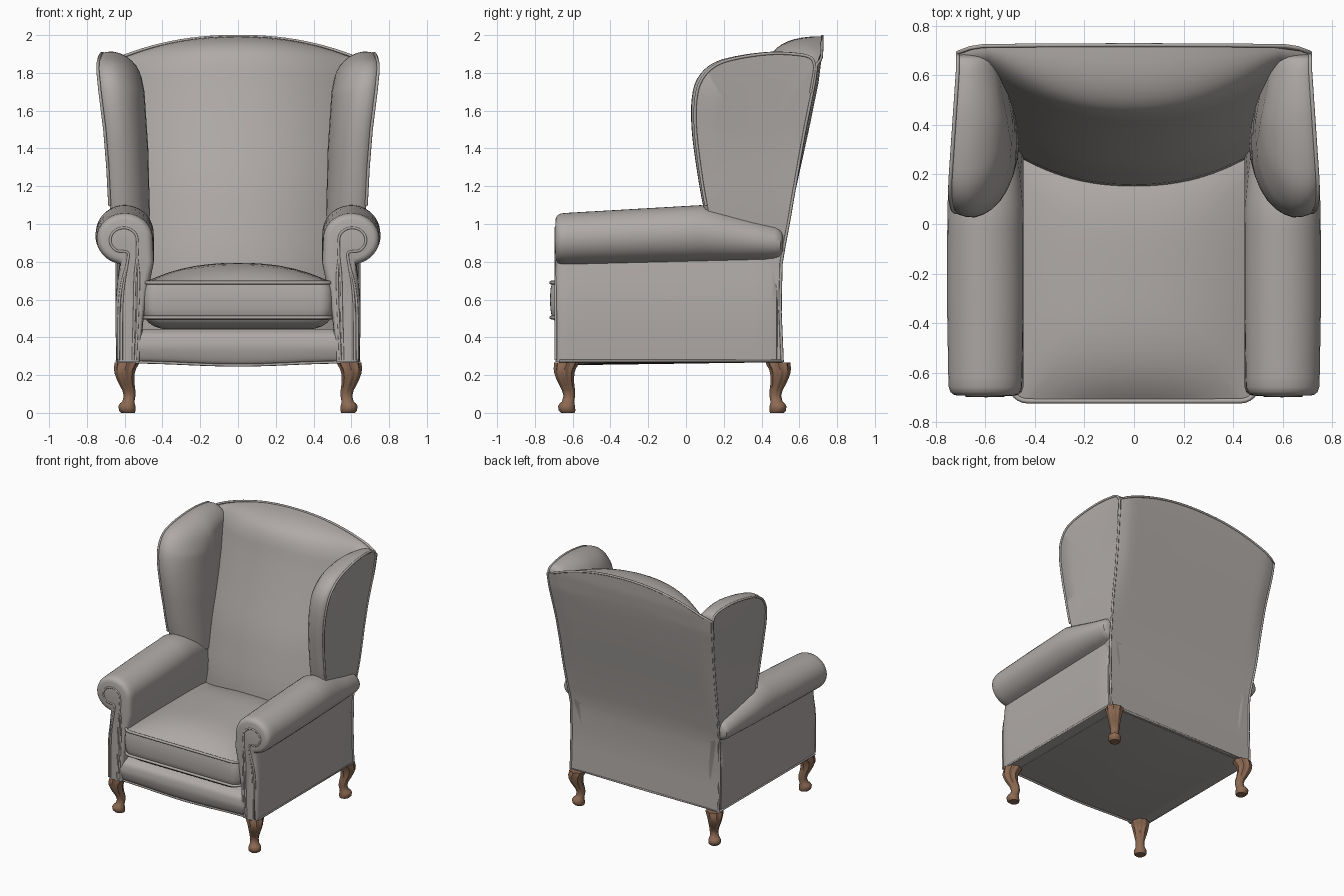
import bpy, bmesh, math
from mathutils import Vector

if "Cube" in bpy.data.objects:
    bpy.data.objects.remove(bpy.data.objects["Cube"])


def material(name, rgb):
    m = bpy.data.materials.new(name)
    m.diffuse_color = (*rgb, 1)
    m.use_nodes = True
    m.node_tree.nodes["Principled BSDF"].inputs["Base Color"].default_value = m.diffuse_color
    return m


FABRIC = material("warm_grey_fabric", (0.43, 0.402, 0.386))
WOOD = material("brown_wood", (0.26, 0.142, 0.085))


def finish(ob, mat, mirror=False):
    ob.data.materials.append(mat)
    if mirror:
        ob.modifiers.new("mirror", 'MIRROR')
    if ob.type == 'MESH':
        bpy.ops.object.select_all(action='DESELECT')
        ob.select_set(True)
        bpy.context.view_layer.objects.active = ob
        bpy.ops.object.shade_smooth_by_angle(angle=math.radians(40))
    return ob


def loft(name, rings, mat, mirror=False, caps=True):
    """Skin closed rings of equal length."""
    bm = bmesh.new()
    rows = [[bm.verts.new(p) for p in r] for r in rings]
    for a, b in zip(rows, rows[1:]):
        for i in range(len(a)):
            j = (i + 1) % len(a)
            bm.faces.new((a[i], a[j], b[j], b[i]))
    if caps:
        bm.faces.new(rows[0])
        bm.faces.new(rows[-1])
    bmesh.ops.remove_doubles(bm, verts=bm.verts, dist=1e-4)
    bmesh.ops.recalc_face_normals(bm, faces=bm.faces)
    me = bpy.data.meshes.new(name)
    bm.to_mesh(me)
    bm.free()
    ob = bpy.data.objects.new(name, me)
    bpy.context.collection.objects.link(ob)
    return finish(ob, mat, mirror)


def piping(name, pts, closed=False, mirror=False, r=0.008):
    cu = bpy.data.curves.new(name, 'CURVE')
    cu.dimensions = '3D'
    cu.bevel_depth, cu.bevel_resolution = r, 2
    sp = cu.splines.new('POLY')
    sp.points.add(len(pts) - 1)
    for q, p in zip(sp.points, pts):
        q.co = (*p, 1)
    sp.use_cyclic_u = closed
    ob = bpy.data.objects.new(name, cu)
    bpy.context.collection.objects.link(ob)
    return finish(ob, FABRIC, mirror)


def lerp(table, t):
    """Piecewise linear lookup in (key, value) pairs."""
    for (a, u), (b, v) in zip(table, table[1:]):
        if t <= b:
            return u + (v - u) * max(0, (t - a) / (b - a))
    return table[-1][1]


def smooth(pts, n=6):
    """Catmull-Rom path through points."""
    p = [Vector(q) for q in pts]
    p = [2 * p[0] - p[1]] + p + [2 * p[-1] - p[-2]]
    out = []
    for i in range(1, len(p) - 2):
        a, b, c, d = p[i - 1:i + 3]
        for k in range(n):
            t = k / n
            out.append(0.5 * (2 * b + (c - a) * t + (2 * a - 5 * b + 4 * c - d) * t * t
                              + (3 * b - a - 3 * c + d) * t ** 3))
    return out + [p[-2]]


def clamp(v):
    return max(0.0, min(1.0, v))


def half_width(z):
    return lerp([(0.27, 0.638), (0.8, 0.64), (1.1, 0.664), (1.3, 0.669), (1.5, 0.68),
                 (1.7, 0.70), (1.85, 0.711)], z)


def rear_y(z, u=0):
    y = lerp([(0.27, 0.51), (0.55, 0.498), (0.8, 0.504), (0.95, 0.532), (1.1, 0.563), (1.5, 0.651),
              (1.75, 0.702), (1.88, 0.718), (2, 0.722)], z)
    return y - 0.022 * clamp((abs(u) - 0.85) / 0.15) ** 2 * clamp((z - 1) / 0.5)


# Backrest: flat rear, bulging front, crowned top
def back_point(u, v, front):
    z = 0.27 + (1.994 - 0.15 * abs(u) ** 2.2 - 0.27) * v
    x, y = u * half_width(z), rear_y(z, u)
    if front:
        x *= 0.965
        depth = lerp([(0.27, 0.36), (0.75, 0.352), (1.2, 0.352), (1.85, 0.288)], z)
        depth = max(0.08, depth - 0.12 * abs(x / 0.46) ** 2.2)
        y -= depth * (1 - clamp((v - 0.88) / 0.12) ** 2.9) ** 0.42
    return (x, y, z)


us = [i / 14 - 1 for i in range(29)]
vs = [0.88 * i / 16 for i in range(17)] + [0.88 + 0.12 * math.sin(i * math.pi / 24) for i in range(1, 13)]
loft("backrest", [[back_point(u, v, False) for u in us] + [back_point(u, v, True) for u in us[::-1]]
                  for v in vs], FABRIC)
piping("back_piping", [back_point(-1, v, False) for v in vs] + [back_point(u, 1, False) for u in us[1:-1]]
       + [back_point(1, v, False) for v in vs[::-1]])

# Wings: side outline stacked in puffed layers from outside to inside
outline = smooth([(0.13, 0.95), (0.09, 1.1), (0.055, 1.3), (0.03, 1.5), (0.03, 1.66), (0.06, 1.77),
                  (0.14, 1.85), (0.27, 1.89), (0.45, 1.912), (0.6, 1.905), (0.665, 1.885), (0.685, 1.84)])
outline += [Vector((rear_y(z, 1) - 0.008, z)) for z in (1.7, 1.55, 1.4, 1.25, 1.1, 1.0, 0.93)]
outline += [Vector((y, 0.93)) for y in (0.4, 0.28)]


def wing_ring(t, inset, shrink=1.0):
    ring = []
    for y, z in outline:
        gap = rear_y(z, 1) - 0.008 - y
        z = 0.93 + (z - 0.93) * (1 - inset * 0.42 / 0.95)
        y = rear_y(z, 1) - 0.008 - gap * (1 - inset / 0.55)
        y, z = 0.38 + (y - 0.38) * shrink, 1.4 + (z - 1.4) * shrink
        xo = half_width(z) + 0.034 * clamp((z - 0.5) / 1.3) * clamp((0.62 - y) / 0.5)
        xi = lerp([(1.0, 0.465), (1.4, 0.475), (1.7, 0.495), (1.9, 0.535)], z) + 0.04 * clamp((y - 0.42) / 0.25)
        ring.append((xo + (xi - xo) * t, y, z))
    return ring


layers = [(0, .028, .3), (0, .028, .65), (0, .028), (.06, .010), (.18, .002), (.32, 0), (.46, .01),
          (.6, .03), (.73, .06), (.84, .1), (.93, .15), (.98, .2), (1, .25), (1, .25, .6), (1, .25, .3)]
loft("wing", [wing_ring(*l) for l in layers], FABRIC, True)
piping("wing_piping", wing_ring(0.0, 0.02)[6:68], mirror=True)


# Arms: rolled section lofted from front to back
def arm_ring(y, inset=0.0):
    top = lerp([(-0.7, 1.055), (0.08, 1.10), (0.5, 0.98)], y)
    low = lerp([(-0.7, 0.785), (0.5, 0.815)], y)
    rx = lerp([(-0.7, 0.148), (-0.3, 0.155), (0.1, 0.153), (0.5, 0.105)], y) - inset
    cx, cz, rz = 0.6, (top + low) / 2, (top - low) / 2 - inset
    pts = [(0.642 - inset, 0.27), (0.648 - inset, 0.42), (0.649 - inset, 0.58),
           (0.638 - inset, 0.70), (0.625 - inset * 0.6, low + inset)]
    pts += [(cx + rx * math.cos(a), cz + rz * math.sin(a))
            for a in (math.radians(-75 + 255 * i / 26) for i in range(27))]
    pts += [(0.445 + inset, 0.8), (0.465 + inset, 0.7), (0.50 + inset * 0.5, 0.5), (0.52 + inset * 0.3, 0.27)]
    # The roll reaches slightly further back than the panel below it
    return [(x, y + 0.02 * (y > 0.4) * clamp((z - 0.78) / 0.08), z) for x, z in pts]


arm_y = [-0.62 + 0.1 * i for i in range(8)] + [0.2, 0.35, 0.45]
loft("arm", [arm_ring(-0.692, 0.034), arm_ring(-0.688, 0.02), arm_ring(-0.678, 0.008), arm_ring(-0.658, 0.001)]
     + [arm_ring(y) for y in arm_y] + [arm_ring(0.48, 0.006), arm_ring(0.494, 0.028)], FABRIC, True)
# Scroll piping on the arm fronts
scroll = [(0.632, 0.28), (0.63, 0.55), (0.615, 0.68), (0.585, 0.8), (0.585, 0.85)]
scroll += [(0.605 + 0.072 * math.cos(a), 0.915 + 0.065 * math.sin(a))
           for a in (math.radians(-60 + 40 * i) for i in range(7))]
scroll += [(0.535, 0.82), (0.525, 0.72), (0.532, 0.5), (0.542, 0.28)]
for k, off in enumerate((0, 0.02)):
    mid = [(x + off * (0.585 - x) / 0.06 * (z < 0.8), z) for x, z in scroll]
    piping(f"arm_scroll_piping_{k}", [(x, -0.69, z) for x, z in smooth(mid, 4)], mirror=True, r=0.007)

# Seat base with a puffed, slightly scalloped front rail
rail = smooth([(-0.64, 0.268), (-0.67, 0.28), (-0.69, 0.33), (-0.692, 0.37), (-0.678, 0.415), (-0.63, 0.445)], 4)
rail = [Vector((0.49, 0.268))] + rail + [Vector((0.49, 0.445))]


def rail_ring(x):
    drop = 0.016 * math.cos(x / 0.56 * math.pi / 2) ** 2
    return [(x, y, z - drop * clamp((0.36 - z) / 0.09) * (y < 0)) for y, z in rail]


xs = [-0.56 + 0.07 * i for i in range(17)]
loft("seat_base", [rail_ring(x) for x in xs], FABRIC)
piping("rail_piping", [(x, -0.665, 0.268 - 0.016 * math.cos(x / 0.56 * math.pi / 2) ** 2) for x in xs], r=0.007)
# Hem along the lower sides and rear
piping("hem_piping", [(0.641, -0.67, 0.275), (0.641, 0.505, 0.275), (0, 0.51, 0.275)], mirror=True, r=0.007)


# Cushion: rounded rectangle rings, crowned above and below
def cushion_ring(s, z, grow=0.0, crown=0.0):
    hx, hy, r, pts = 0.495 + grow, 0.50 + grow, 0.07, []
    for sx, sy, q in ((1, 1, 0), (-1, 1, 1), (-1, -1, 2), (1, -1, 3)):
        for i in range(7):
            a = (q + i / 6) * math.pi / 2
            pts.append(((sx * (hx - r) + r * math.cos(a)) * s, (sy * (hy - r) + r * math.sin(a)) * s))
        # Extra points along each side for an even crown
        (x0, y0), na = pts[-1], (q + 1) * math.pi / 2
        x1, y1 = ((-hx + r, hy), (-hx, -hy + r), (hx - r, -hy), (hx, hy - r))[q]
        pts += [(x0 + (x1 * s - x0) * k / 8, y0 + (y1 * s - y0) * k / 8) for k in range(1, 8)]
    return [(x, y - 0.21, z + crown * (1 - abs(x / hx) ** 2.4) * (1 - abs(y / hy) ** 4)) for x, y in pts]


steps = [0.06, 0.18, 0.3, 0.45, 0.6, 0.72, 0.82, 0.9, 0.96]
rings = [cushion_ring(s, 0.505 - 0.065 * (1 - s ** 12)) for s in steps]
rings += [cushion_ring(1, z, g) for z, g in ((0.505, 0), (0.55, 0.008), (0.6, 0.01), (0.65, 0.008), (0.69, 0))]
rings += [cushion_ring(s, 0.69, 0, 0.104) for s in steps[::-1]]
loft("seat_cushion", rings, FABRIC)
for z in (0.505, 0.69):
    piping("cushion_piping", cushion_ring(1, z, 0.004), closed=True, r=0.01)

# Cabriole legs: sections swept outward along the diagonal, fluted at the knee
leg = [(0.0, -0.004, 0.036), (0.012, 0.0, 0.044), (0.035, 0.002, 0.045), (0.05, 0.0, 0.039), (0.06, -0.006, 0.032),
       (0.09, -0.012, 0.030), (0.12, -0.008, 0.033), (0.15, 0.002, 0.038), (0.18, 0.010, 0.044),
       (0.21, 0.014, 0.050), (0.235, 0.012, 0.055), (0.25, 0.006, 0.059), (0.268, 0.002, 0.061)]
for name, cy, sy in (("front_leg", -0.63, -1), ("rear_leg", 0.485, 1)):
    rings = []
    for z, d, r in leg:
        flute = 0.07 * clamp((z - 0.05) / 0.1)
        ring = []
        for i in range(40):
            a = i * math.pi / 20
            rr = r * (1 + flute * math.cos(8 * a))
            ring.append((0.586 + d + rr * math.cos(a), cy + sy * d + rr * math.sin(a), z))
        rings.append(ring)
    loft(name, rings, WOOD, True)
